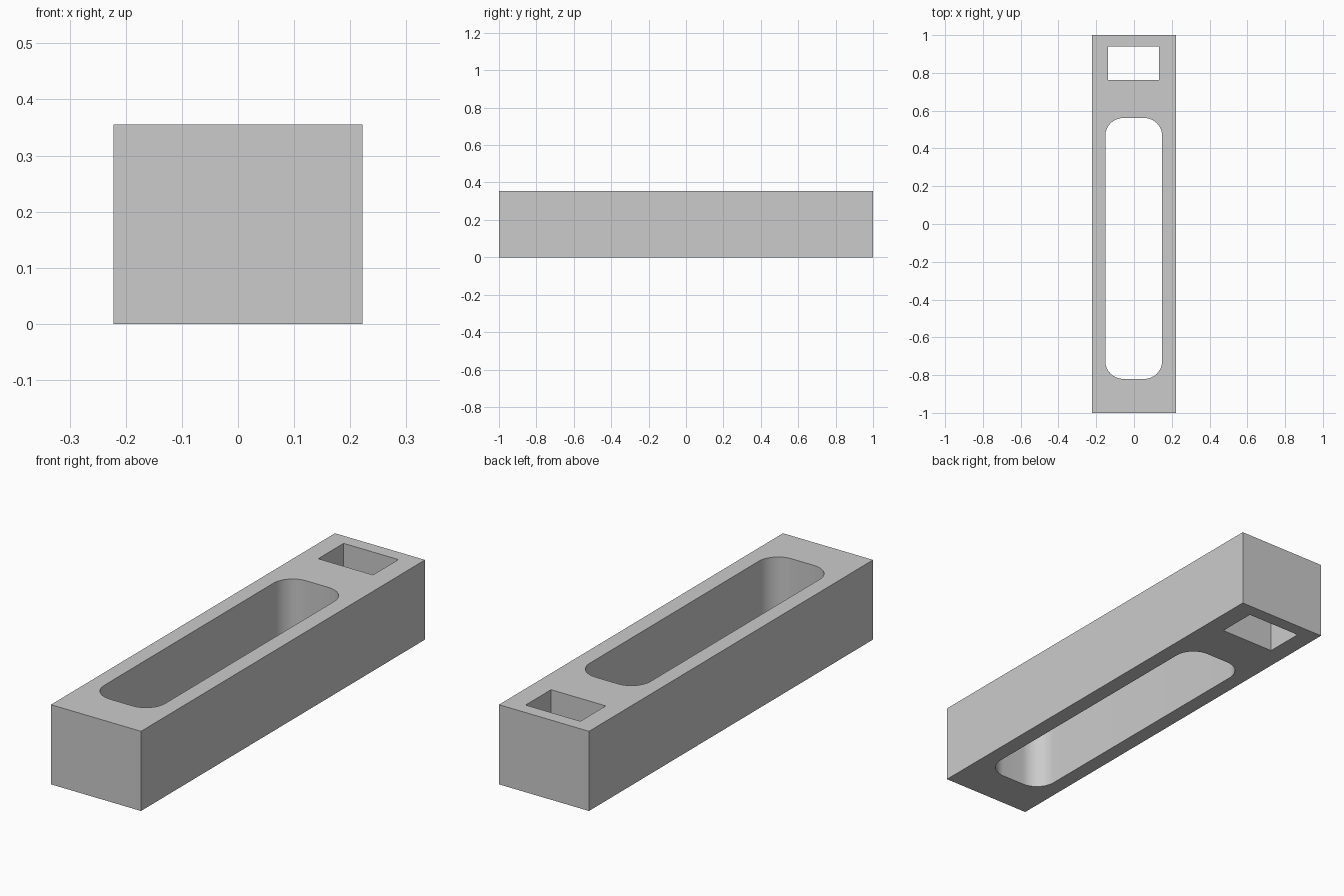
import bpy, bmesh, math

default = bpy.data.objects.get("Cube")
if default:
    bpy.data.objects.remove(default, do_unlink=True)

HEIGHT = 0.355

grey = bpy.data.materials.new("plain grey")
grey.use_nodes = True
colour = (0.6, 0.6, 0.6, 1)
grey.diffuse_color = colour
grey.node_tree.nodes["Principled BSDF"].inputs["Base Color"].default_value = colour


def box(name, x0, x1, y0, y1, z0, z1, radius=0):
    """Box between the given limits, with optional rounded upright edges."""
    bm = bmesh.new()
    bmesh.ops.create_cube(bm, size=1)
    for v in bm.verts:
        v.co = (x1 if v.co.x > 0 else x0,
                y1 if v.co.y > 0 else y0,
                z1 if v.co.z > 0 else z0)
    if radius:
        upright = [e for e in bm.edges
                   if abs(e.verts[0].co.z - e.verts[1].co.z) > 0.01]
        bmesh.ops.bevel(bm, geom=upright, offset=radius, segments=12,
                        profile=0.5, affect='EDGES')
    mesh = bpy.data.meshes.new(name)
    bm.to_mesh(mesh)
    bm.free()
    mesh.materials.append(grey)
    obj = bpy.data.objects.new(name, mesh)
    bpy.context.collection.objects.link(obj)
    return obj


# Solid bar
block = box("block", -0.222, 0.222, -1, 1, 0, HEIGHT)
bpy.context.view_layer.objects.active = block
block.select_set(True)

# Through holes: long rounded slot and square-cornered window
cutters = [
    box("slot_cutter", -0.152, 0.149, -0.82, 0.561, -0.1, HEIGHT + 0.1, 0.095),
    box("window_cutter", -0.138, 0.132, 0.762, 0.941, -0.1, HEIGHT + 0.1),
]
for cutter in cutters:
    cutter.hide_render = True
    cut = block.modifiers.new(cutter.name, 'BOOLEAN')
    cut.operation = 'DIFFERENCE'
    cut.solver = 'EXACT'
    cut.object = cutter
    bpy.ops.object.modifier_apply(modifier=cut.name)
    bpy.data.objects.remove(cutter, do_unlink=True)

# Smooth slot corners, crisp box edges
bpy.ops.object.shade_smooth_by_angle(angle=math.radians(30))
